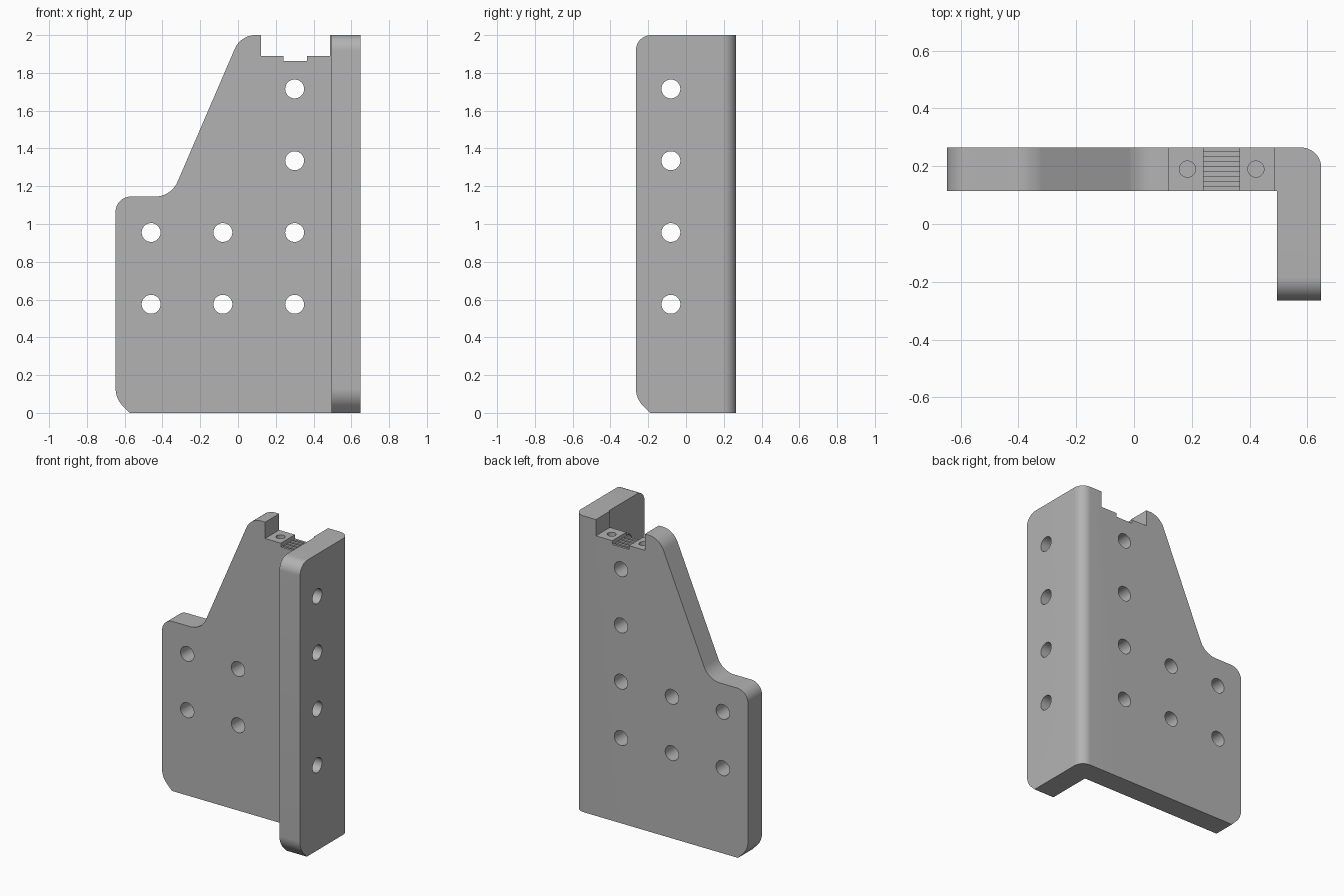
import bpy, bmesh, math
from mathutils import Vector, Matrix

if "Cube" in bpy.data.objects:
    bpy.data.objects.remove(bpy.data.objects["Cube"], do_unlink=True)

grey = bpy.data.materials.new("plain grey")
grey.use_nodes = True
colour = (0.45, 0.45, 0.45, 1)
grey.diffuse_color = colour
grey.node_tree.nodes["Principled BSDF"].inputs["Base Color"].default_value = colour


def rounded(corners, steps=12):
    """Outline from (u, v, radius) corners, each filleted by its radius."""
    out = []
    for i, (u, v, r) in enumerate(corners):
        p = Vector((u, v))
        if r == 0:
            out.append(p)
            continue
        a = (Vector(corners[i - 1][:2]) - p).normalized()
        b = (Vector(corners[(i + 1) % len(corners)][:2]) - p).normalized()
        half = a.angle(b) / 2
        centre = p + (a + b).normalized() * r / math.sin(half)
        start = p + a * r / math.tan(half) - centre
        end = p + b * r / math.tan(half) - centre
        sweep = start.angle_signed(end)
        for k in range(steps + 1):
            out.append(centre + Matrix.Rotation(-sweep * k / steps, 2) @ start)
    return out


def to_object(name, bm):
    bmesh.ops.recalc_face_normals(bm, faces=bm.faces)
    mesh = bpy.data.meshes.new(name)
    bm.to_mesh(mesh)
    bm.free()
    mesh.materials.append(grey)
    obj = bpy.data.objects.new(name, mesh)
    bpy.context.collection.objects.link(obj)
    return obj


def prism(name, corners, place, low, high):
    """Extrude an outline from low to high; place maps (u, v, w) to xyz."""
    bm = bmesh.new()
    face = bm.faces.new([bm.verts.new(place(p.x, p.y, low)) for p in rounded(corners)])
    top = bmesh.ops.extrude_face_region(bm, geom=[face])["geom"]
    shift = Vector(place(0, 0, high)) - Vector(place(0, 0, low))
    bmesh.ops.translate(bm, vec=shift, verts=[g for g in top if isinstance(g, bmesh.types.BMVert)])
    return to_object(name, bm)


def drills(name, centres, radius, depth, turn):
    bm = bmesh.new()
    for c in centres:
        bmesh.ops.create_cone(bm, cap_ends=True, segments=40, radius1=radius, radius2=radius,
                              depth=depth, matrix=Matrix.Translation(c) @ turn)
    return to_object(name, bm)


def combine(target, tool, operation):
    """Apply a boolean and discard the tool."""
    mod = target.modifiers.new(tool.name, "BOOLEAN")
    mod.operation, mod.object, mod.solver = operation, tool, "EXACT"
    bpy.context.view_layer.objects.active = target
    bpy.ops.object.modifier_apply(modifier=mod.name)
    bpy.data.objects.remove(tool, do_unlink=True)


# L-shaped footprint with a rounded outer corner
bracket = prism("angle_bracket", [
    (-0.8, 0.115, 0), (0.495, 0.115, 0), (0.495, -0.4, 0), (0.648, -0.4, 0),
    (0.648, 0.265, 0.07), (-0.8, 0.265, 0)],
    lambda u, v, w: (u, v, w), -0.1, 2.1)

# Wide plate outline with sloped shoulder and notched top
wide_outline = prism("wide_outline", [
    (-0.574, 0, 0), (0.8, 0, 0), (0.8, 2, 0), (0.487, 2, 0), (0.487, 1.89, 0),
    (0.365, 1.89, 0), (0.365, 1.864, 0), (0.24, 1.864, 0), (0.24, 1.89, 0),
    (0.122, 1.89, 0), (0.122, 2, 0), (0.014, 2, 0.12), (-0.354, 1.145, 0.13),
    (-0.648, 1.145, 0.08), (-0.648, 0.076, 0.13)],
    lambda u, v, w: (u, w, v), -0.5, 0.5)
combine(bracket, wide_outline, "INTERSECT")

# Narrow flange outline
flange_outline = prism("flange_outline", [
    (-0.191, 0, 0), (0.5, 0, 0), (0.5, 2, 0), (-0.265, 2, 0.08), (-0.265, 0.076, 0.13)],
    lambda u, v, w: (w, u, v), -1, 1)
combine(bracket, flange_outline, "INTERSECT")

# Screw holes on a regular pitch
pitch, first = 0.38, 0.575
levels = [first + pitch * i for i in range(4)]
plate_holes = [(0.3, 0.19, z) for z in levels]
plate_holes += [(0.3 - pitch * i, 0.19, z) for i in (1, 2) for z in levels[:2]]
combine(bracket, drills("plate_holes", plate_holes, 0.05, 0.3,
                        Matrix.Rotation(math.pi / 2, 4, "X")), "DIFFERENCE")
combine(bracket, drills("flange_holes", [(0.57, -0.08, z) for z in levels], 0.05, 0.3,
                        Matrix.Rotation(math.pi / 2, 4, "Y")), "DIFFERENCE")

# Pilot holes in the notch floor
combine(bracket, drills("pilot_holes", [(x, 0.19, 1.84) for x in (0.185, 0.422)], 0.028, 0.22,
                        Matrix.Identity(4)), "DIFFERENCE")

# Fine channels across the middle of the notch
bm = bmesh.new()
for i in range(4):
    bmesh.ops.create_cube(bm, size=1, matrix=Matrix.Translation((0.3025, 0.139 + 0.034 * i, 1.862))
                          @ Matrix.Diagonal((0.1248, 0.016, 0.024, 1)))
combine(bracket, to_object("channels", bm), "DIFFERENCE")

bpy.ops.object.select_all(action="DESELECT")
bracket.select_set(True)
bpy.context.view_layer.objects.active = bracket
bpy.ops.object.shade_smooth_by_angle(angle=math.radians(30))
